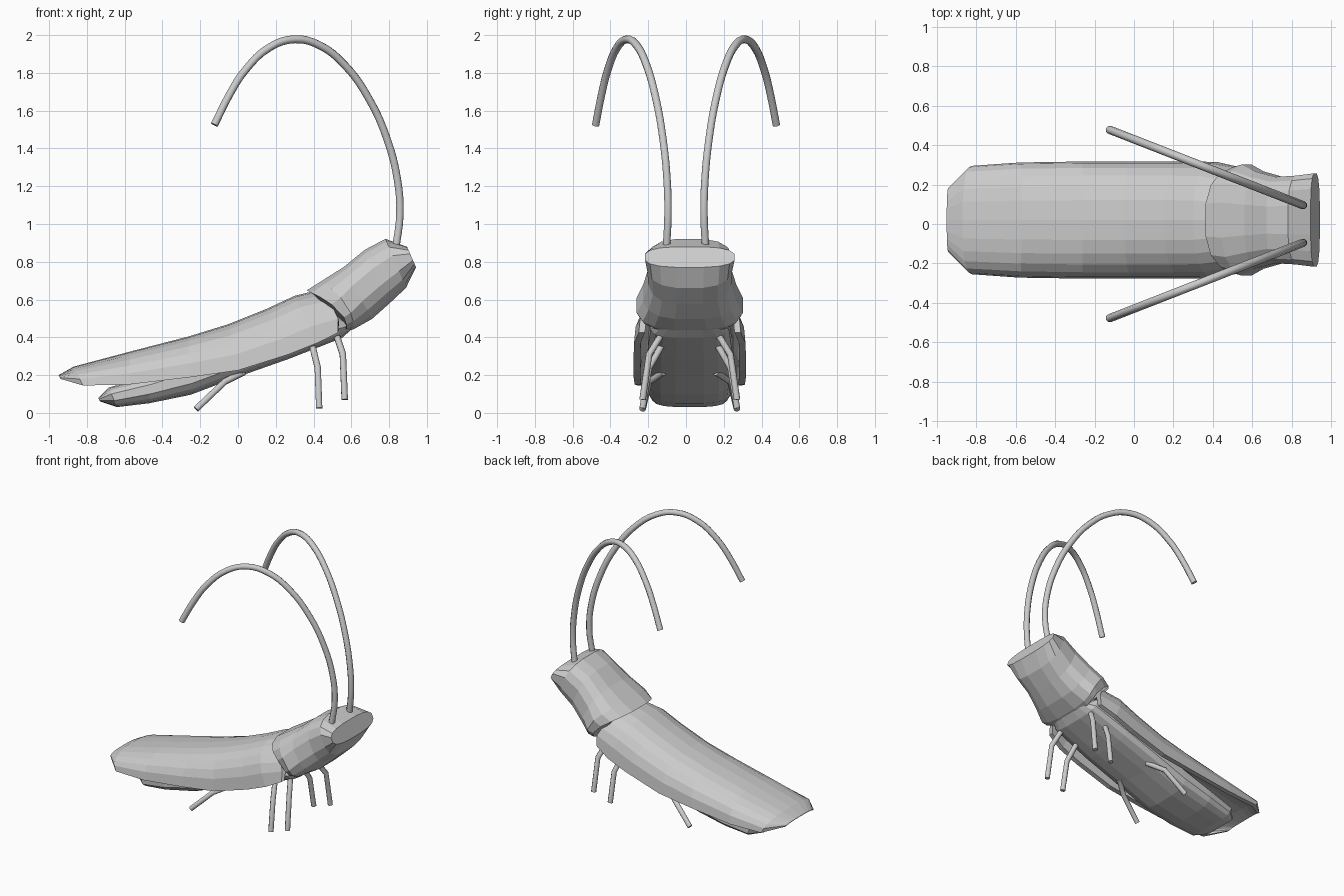
import bpy, bmesh, math

if "Cube" in bpy.data.objects:
    bpy.data.objects.remove(bpy.data.objects["Cube"], do_unlink=True)

# One plain grey for the whole insect
grey = bpy.data.materials.new("light_grey")
grey.use_nodes = True
GREY = (0.6, 0.6, 0.6, 1)
grey.diffuse_color = GREY
grey.node_tree.nodes["Principled BSDF"].inputs["Base Color"].default_value = GREY

MID_Y = 0.02


def power(v, n):
    return math.copysign(abs(v) ** (2 / n), v)


def add_loft(name, rings):
    """Skin a list of equal-length rings and cap both ends."""
    bm = bmesh.new()
    loops = [[bm.verts.new(p) for p in ring] for ring in rings]
    for a, b in zip(loops, loops[1:]):
        for i in range(len(a)):
            j = (i + 1) % len(a)
            bm.faces.new((a[i], a[j], b[j], b[i]))
    bm.faces.new(loops[0])
    bm.faces.new(loops[-1])
    bmesh.ops.recalc_face_normals(bm, faces=bm.faces[:])
    mesh = bpy.data.meshes.new(name)
    bm.to_mesh(mesh)
    bm.free()
    mesh.materials.append(grey)
    obj = bpy.data.objects.new(name, mesh)
    bpy.context.collection.objects.link(obj)
    return obj


def oval_ring(top, bottom, width, bow=0, sides=16, n=3):
    """Rounded box section between a top and a bottom point; bow pushes its sides forward."""
    ring = []
    for i in range(sides):
        a = 2 * math.pi * (i + 0.5) / sides
        c, s = power(math.cos(a), n), power(math.sin(a), n)
        t = (1 + s) / 2
        x = bottom[0] + (top[0] - bottom[0]) * t + bow * (1 - s * s)
        z = bottom[1] + (top[1] - bottom[1]) * t
        ring.append((x, MID_Y + width * c, z))
    return ring


def arch_ring(top, bottom, width, bow=0, steps=12):
    """Arched section with a hollow underside."""
    ring = []
    for w, h, order in ((1, 1, range(steps + 1)), (0.88, 0.72, range(steps, -1, -1))):
        for i in order:
            a = math.pi * i / steps
            c, s = power(math.cos(a), 2.5), power(abs(math.sin(a)), 2.5) * h
            x = bottom[0] + (top[0] - bottom[0]) * s + bow * s * (1 - s)
            z = bottom[1] + (top[1] - bottom[1]) * s
            ring.append((x, MID_Y + width * w * c, z))
    return ring


# Folded wing shell: top point, bottom point, half width, bow
shell = [
    ((-0.95, 0.20), (-0.94, 0.18), 0.165),
    ((-0.87, 0.245), (-0.82, 0.145), 0.275),
    ((-0.57, 0.325), (-0.58, 0.15), 0.292),
    ((-0.26, 0.405), (-0.26, 0.188), 0.297),
    ((-0.05, 0.47), (0.0, 0.225), 0.297),
    ((0.15, 0.55), (0.27, 0.31), 0.297),
    ((0.30, 0.62), (0.42, 0.37), 0.295),
    ((0.40, 0.645), (0.53, 0.425), 0.27, 0.2),
]
add_loft("wing_shell", [arch_ring(*s) for s in shell])

# Abdomen beneath the shell
abdomen = [
    ((-0.74, 0.08), (-0.73, 0.06), 0.13),
    ((-0.685, 0.135), (-0.64, 0.03), 0.2),
    ((-0.46, 0.20), (-0.47, 0.05), 0.222),
    ((-0.23, 0.28), (-0.25, 0.095), 0.228),
    ((0.0, 0.36), (0.0, 0.19), 0.228),
    ((0.25, 0.46), (0.27, 0.285), 0.225),
    ((0.48, 0.54), (0.55, 0.395), 0.21),
    ((0.55, 0.50), (0.60, 0.44), 0.17),
]
add_loft("abdomen", [oval_ring(*s) for s in abdomen])

# Thorax shield and blunt head
head = [
    ((0.36, 0.65), (0.57, 0.43), 0.27, 0.07),
    ((0.44, 0.70), (0.61, 0.44), 0.285, 0.05),
    ((0.56, 0.775), (0.71, 0.495), 0.25),
    ((0.67, 0.865), (0.80, 0.575), 0.222),
    ((0.78, 0.923), (0.89, 0.66), 0.228),
    ((0.895, 0.88), (0.943, 0.77), 0.24),
]
add_loft("thorax_and_head", [oval_ring(*s, n=2.8) for s in head])


def add_tube(name, points, radius, kind):
    """Round tube along a path, turned into a mesh."""
    curve = bpy.data.curves.new(name, 'CURVE')
    curve.dimensions = '3D'
    curve.bevel_depth = radius
    curve.bevel_resolution = 2
    curve.use_fill_caps = True
    curve.resolution_u = 4
    spline = curve.splines.new(kind)
    if kind == 'BEZIER':
        spline.bezier_points.add(len(points) - 1)
        for bp, p in zip(spline.bezier_points, points):
            bp.co = p
            bp.handle_left_type = bp.handle_right_type = 'AUTO'
    else:
        spline.points.add(len(points) - 1)
        for sp, p in zip(spline.points, points):
            sp.co = (*p, 1)
    curve.materials.append(grey)
    obj = bpy.data.objects.new(name, curve)
    bpy.context.collection.objects.link(obj)
    bpy.ops.object.select_all(action='DESELECT')
    obj.select_set(True)
    bpy.context.view_layer.objects.active = obj
    bpy.ops.object.convert(target='MESH')
    bpy.ops.object.shade_smooth_by_angle(angle=math.radians(50))


# Side-on paths (x, z); sideways offset comes from a rule
antenna = [(0.835, 0.87), (0.857, 1.05), (0.844, 1.235), (0.79, 1.447),
           (0.695, 1.66), (0.563, 1.844), (0.43, 1.947), (0.30, 1.978),
           (0.167, 1.935), (0.035, 1.81), (-0.045, 1.685), (-0.125, 1.525)]
legs = {
    "front_leg": [(0.515, 0.43), (0.555, 0.31), (0.565, 0.07)],
    "middle_leg": [(0.39, 0.37), (0.422, 0.24), (0.43, 0.025)],
    "rear_leg": [(0.03, 0.215), (-0.07, 0.165), (-0.222, 0.02)],
}
leg_spread = (0.14, 0.215, 0.25)

for label, side in (("left", 1), ("right", -1)):
    path = [(x, side * (0.10 + 0.39 * (0.845 - x)), z) for x, z in antenna]
    add_tube("antenna_" + label, path, 0.021, 'BEZIER')
    for name, pts in legs.items():
        path = [(x, MID_Y + side * y, z) for (x, z), y in zip(pts, leg_spread)]
        add_tube(name + "_" + label, path, 0.018, 'POLY')
